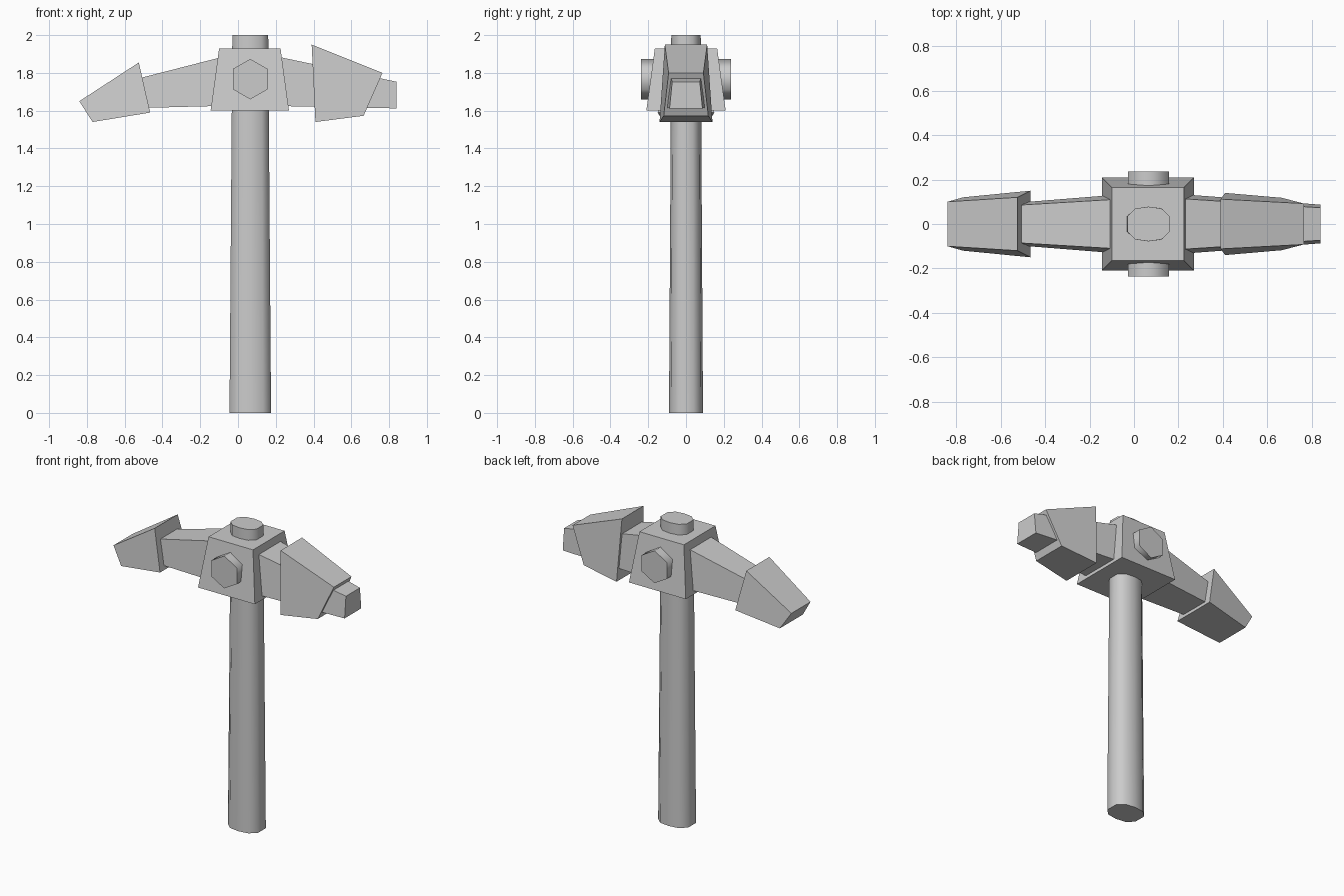
import bpy
import bmesh
from math import radians, sin, cos, pi

cube = bpy.data.objects.get("Cube")
if cube:
    bpy.data.objects.remove(cube, do_unlink=True)

grey = bpy.data.materials.new("plain grey")
grey.use_nodes = True
grey.diffuse_color = (0.6, 0.6, 0.6, 1)
grey.node_tree.nodes["Principled BSDF"].inputs["Base Color"].default_value = (0.6, 0.6, 0.6, 1)

CENTRE = 0.065


def loft(name, ring_a, ring_b, smooth_angle=None):
    """Solid joining two rings of points, closed at both ends."""
    bm = bmesh.new()
    a = [bm.verts.new(p) for p in ring_a]
    b = [bm.verts.new(p) for p in ring_b]
    bm.faces.new(a)
    bm.faces.new(b)
    for i in range(len(a)):
        j = (i + 1) % len(a)
        bm.faces.new((a[i], a[j], b[j], b[i]))
    bmesh.ops.recalc_face_normals(bm, faces=bm.faces)
    mesh = bpy.data.meshes.new(name)
    bm.to_mesh(mesh)
    bm.free()
    mesh.materials.append(grey)
    obj = bpy.data.objects.new(name, mesh)
    bpy.context.collection.objects.link(obj)
    if smooth_angle:
        bpy.ops.object.select_all(action='DESELECT')
        obj.select_set(True)
        bpy.context.view_layer.objects.active = obj
        bpy.ops.object.shade_smooth_by_angle(angle=radians(smooth_angle))
    return obj


def block(name, profile):
    """Side profile of (x, z, half width), mirrored front to back."""
    return loft(name, [(x, -w, z) for x, z, w in profile],
                [(x, w, z) for x, z, w in profile])


# Handle: flattened oval that narrows upwards
def handle_ring(half_x, half_y, z):
    quarter = [(1, 0.45), (0.62, 0.89), (0, 1)]
    upper = quarter + [(-x, y) for x, y in quarter[1::-1]]
    oval = upper + [(-x, -y) for x, y in upper]
    return [(CENTRE + half_x * x, half_y * y, z) for x, y in oval]


loft("handle", handle_ring(0.11, 0.09, 0), handle_ring(0.095, 0.078, 2), 60)

# Central head block
block("head_block", [(-0.145, 1.6, 0.21), (0.27, 1.6, 0.21),
                     (0.225, 1.93, 0.165), (-0.10, 1.93, 0.165)])

# Hexagonal bolt through the head block
hexagon = [(CENTRE + 0.107 * sin(i * pi / 3), 1.767 + 0.107 * cos(i * pi / 3)) for i in range(6)]
loft("cross_bolt", [(x, -0.237, z) for x, z in hexagon],
     [(x, 0.237, z) for x, z in hexagon], 65)

# Tapered arms
block("right_arm", [(-0.10, 1.88, 0.11), (-0.10, 1.625, 0.13),
                    (-0.60, 1.612, 0.09), (-0.60, 1.752, 0.08)])
block("left_arm", [(0.20, 1.888, 0.115), (0.20, 1.625, 0.135),
                   (0.84, 1.612, 0.087), (0.84, 1.753, 0.073)])

# Heavy end caps
block("right_cap", [(-0.84, 1.65, 0.10), (-0.525, 1.855, 0.12),
                    (-0.465, 1.59, 0.15), (-0.77, 1.54, 0.12)])
block("left_cap", [(0.39, 1.95, 0.112), (0.765, 1.80, 0.092),
                   (0.665, 1.573, 0.118), (0.41, 1.54, 0.14)])
